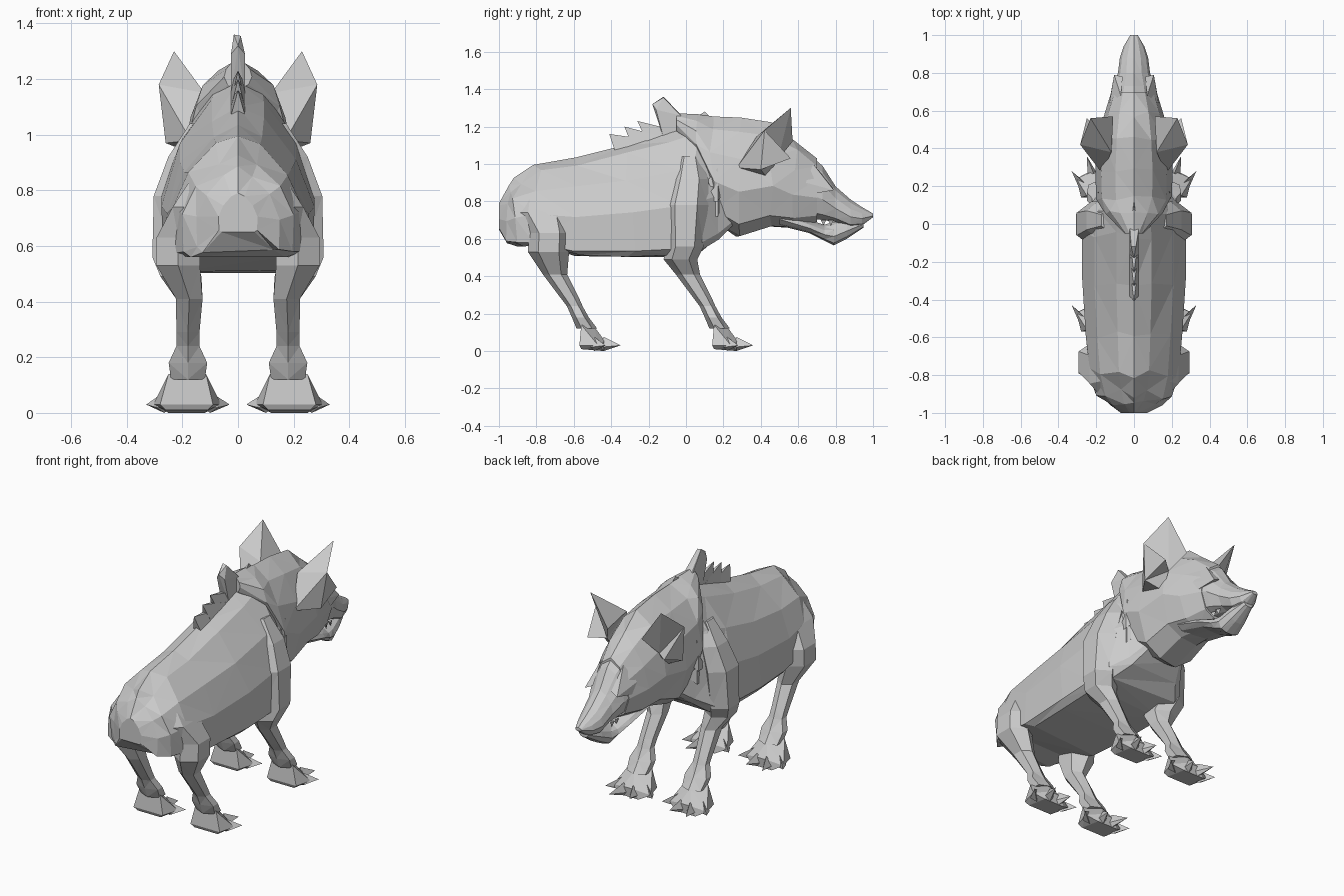
import bpy, bmesh, math, random
from mathutils import Vector

random.seed(4)


def finish(bm, name):
    bmesh.ops.recalc_face_normals(bm, faces=bm.faces[:])
    me = bpy.data.meshes.new(name)
    bm.to_mesh(me)
    bm.free()
    ob = bpy.data.objects.new(name, me)
    bpy.context.collection.objects.link(ob)
    return ob


def skin(name, rings, jitter=0.0):
    """Bridge a list of point rings into a faceted closed tube."""
    bm = bmesh.new()
    vr = []
    for k, ring in enumerate(rings):
        j = jitter if 0 < k < len(rings) - 1 else 0
        vr.append([bm.verts.new(Vector(p) + Vector((0, random.uniform(-j, j), random.uniform(-j, j) * 0.3)))
                   for p in ring])
    n = len(vr[0])
    for a, b in zip(vr, vr[1:]):
        for i in range(n):
            bm.faces.new((a[i], a[(i + 1) % n], b[(i + 1) % n], b[i]))
    bm.faces.new(vr[0])
    bm.faces.new(vr[-1])
    bmesh.ops.triangulate(bm, faces=bm.faces[:])
    return finish(bm, name)


def loft(name, stations, half, jitter=0.0):
    """Stations are (y, top, bottom, half width); half is the right half outline."""
    outline = half + [(-x, z) for x, z in reversed(half) if x > 0]
    rings = [[(x * w, y, b + z * (t - b)) for x, z in outline] for y, t, b, w in stations]
    return skin(name, rings, jitter)


def hull(name, clusters):
    """One convex facet solid per cluster of points."""
    bm = bmesh.new()
    for pts in clusters:
        vs = [bm.verts.new(p) for p in pts]
        r = bmesh.ops.convex_hull(bm, input=vs)
        junk = [v for v in r["geom_interior"] if isinstance(v, bmesh.types.BMVert)]
        if junk:
            bmesh.ops.delete(bm, geom=junk, context='VERTS')
    return finish(bm, name)


def limb(name, s, dy, sections, sides=6):
    rings = [[(s * (x + rx * math.cos(a)), y + dy + ry * math.sin(a), z)
              for a in [2 * math.pi * (i + 0.5) / sides for i in range(sides)]]
             for x, y, z, rx, ry in sections]
    return skin(name, rings)


# Body: barrel with narrow spine and flat belly, plus neck
body_half = [(0, 1), (0.34, 0.92), (0.76, 0.68), (1, 0.40), (0.98, 0.05), (0.85, 0)]
loft("body", [(-1.0, 0.79, 0.65, 0.07), (-0.96, 0.88, 0.58, 0.15), (-0.90, 0.93, 0.565, 0.20),
              (-0.79, 1.00, 0.555, 0.235), (-0.58, 1.04, 0.515, 0.255), (-0.30, 1.10, 0.505, 0.275),
              (-0.06, 1.18, 0.51, 0.275), (0.06, 1.22, 0.54, 0.25), (0.15, 1.16, 0.60, 0.18),
              (0.25, 1.1, 0.67, 0.13)], body_half, 0.03)

# Head: heavy cheeks, wedge muzzle and lower jaw parted at the cheek
head_half = [(0, 1), (0.48, 0.88), (0.85, 0.66), (1, 0.38), (0.75, 0.1), (0.3, 0)]
loft("head", [(-0.05, 1.27, 1.17, 0.05), (0.06, 1.265, 1.0, 0.15), (0.14, 1.255, 0.70, 0.20),
              (0.28, 1.245, 0.61, 0.205), (0.45, 1.22, 0.67, 0.19), (0.58, 1.13, 0.66, 0.16),
              (0.70, 1.03, 0.69, 0.12)], head_half, 0.015)
loft("muzzle", [(0.66, 1.05, 0.71, 0.125), (0.73, 0.99, 0.70, 0.11), (0.80, 0.88, 0.69, 0.085),
                (0.88, 0.81, 0.66, 0.075), (0.94, 0.77, 0.67, 0.055), (1.0, 0.735, 0.715, 0.02)], head_half)
loft("lower_jaw", [(0.50, 0.76, 0.67, 0.12), (0.66, 0.70, 0.63, 0.105), (0.74, 0.675, 0.59, 0.085),
                   (0.79, 0.69, 0.565, 0.075), (0.86, 0.71, 0.60, 0.06), (0.95, 0.71, 0.66, 0.03)], head_half)

# Mane: flat spikes leaning back along the spine (rear base, front base, tip)
spikes = [((-0.38, 1.07), (-0.20, 1.13), (-0.41, 1.16)), ((-0.29, 1.10), (-0.14, 1.15), (-0.33, 1.20)),
          ((-0.21, 1.12), (-0.06, 1.18), (-0.26, 1.23))]
clusters = [[(x, y, z) for x in (-0.025, 0.025) for y, z in (a, b)] + [(0, t[0], t[1])] for a, b, t in spikes]
clusters.append([(x, y, z) for x in (-0.025, 0.025)
                 for y, z in ((-0.12, 1.14), (0.05, 1.18), (-0.16, 1.29), (-0.03, 1.26))]
                + [(-0.015, -0.12, 1.36), (0.01, -0.12, 1.355), (0, -0.18, 1.32)])
clusters.append([(-0.015, 0.04, 1.24), (0.015, 0.04, 1.24), (0, 0.14, 1.24), (0, 0.10, 1.28)])
hull("mane_spikes", clusters)

for s, side in ((-1, "left"), (1, "right")):
    # Ear: cupped facets, open to the muzzle side
    bm = bmesh.new()
    tip, outer, low, inner, back, cup, rear = [bm.verts.new((s * x, y, z)) for x, y, z in (
        (0.23, 0.56, 1.30), (0.285, 0.42, 1.18), (0.25, 0.56, 1.03), (0.11, 0.57, 1.12),
        (0.12, 0.38, 1.15), (0.17, 0.49, 1.02), (0.17, 0.27, 0.98))]
    keel = bm.verts.new((s * 0.26, 0.40, 0.97))
    root = bm.verts.new((s * 0.16, 0.43, 0.93))
    for f in ((tip, outer, back), (tip, back, inner), (outer, keel, rear), (outer, low, keel),
              (outer, rear, back), (tip, inner, cup), (tip, cup, outer), (outer, cup, low),
              (low, cup, keel), (keel, cup, root), (keel, root, rear), (inner, back, cup),
              (back, root, cup), (back, rear, root)):
        bm.faces.new(f)
    finish(bm, side + "_ear")

    # Brow ridge, cheek tufts and teeth
    hull(side + "_brow", [[(s * x, y, z) for x, y, z in (
        (0.13, 0.64, 0.90), (0.07, 0.68, 1.0), (0.105, 0.79, 0.86), (0.06, 0.78, 0.88), (0.125, 0.68, 0.84))]])
    hull(side + "_neck_tufts", [[(s * x, 0.17, z), (s * x, 0.17, z - 0.1), (s * (x - 0.05), 0.2, z - 0.05),
                                 (s * (x - 0.01), 0.09, z - 0.10)]
                                for x, z in ((0.19, 0.98), (0.20, 0.90), (0.19, 0.82), (0.17, 0.75))])
    hull(side + "_teeth", [[(s * 0.05, y, 0.70), (s * 0.07, y, 0.70), (s * 0.06, y + 0.03, 0.70),
                            (s * 0.06, y + 0.015, 0.67)] for y in (0.72, 0.76)])

    # Legs: shoulder or haunch, then the same slanted shin and clawed foot
    shin = [(0.175, 0.01, 0.41, 0.055, 0.065), (0.18, 0.085, 0.29, 0.048, 0.05),
            (0.18, 0.115, 0.24, 0.048, 0.042), (0.18, 0.145, 0.18, 0.08, 0.045),
            (0.18, 0.18, 0.12, 0.07, 0.055)]
    tops = {"front": (0, [(0.13, 0.02, 1.04, 0.05, 0.06), (0.19, 0.02, 0.92, 0.07, 0.10),
                          (0.225, 0.00, 0.78, 0.09, 0.12), (0.23, -0.005, 0.56, 0.09, 0.10),
                          (0.205, -0.03, 0.49, 0.085, 0.09)]),
            "hind": (-0.71, [(0.12, -0.07, 0.85, 0.05, 0.10), (0.17, -0.06, 0.74, 0.075, 0.15),
                             (0.215, -0.02, 0.63, 0.09, 0.11), (0.215, -0.025, 0.53, 0.09, 0.11)])}
    for pos, (dy, top) in tops.items():
        tag = side + "_" + pos
        limb(tag + "_leg", s, dy, top + shin)
        foot = [[(0.115, 0.15, 0.14), (0.25, 0.15, 0.14), (0.183, 0.22, 0.13), (0.09, 0.14, 0.03),
                 (0.28, 0.14, 0.03), (0.06, 0.24, 0.03), (0.305, 0.24, 0.03), (0.11, 0.15, 0.01),
                 (0.26, 0.15, 0.01), (0.12, 0.27, 0), (0.25, 0.27, 0), (0.15, 0.275, 0.055), (0.22, 0.275, 0.055)]]
        for bx, by, tx, ty in ((0.10, 0.20, 0.03, 0.27), (0.155, 0.25, 0.13, 0.34),
                               (0.215, 0.25, 0.25, 0.36), (0.265, 0.20, 0.33, 0.28)):
            foot.append([(bx - 0.03, by, 0.02), (bx + 0.03, by, 0.02), (bx, by + 0.02, 0.075),
                         (bx, by + 0.02, 0.0), (tx, ty, 0.03)])
        hull(tag + "_foot", [[(s * x, y + dy, z) for x, y, z in c] for c in foot])
